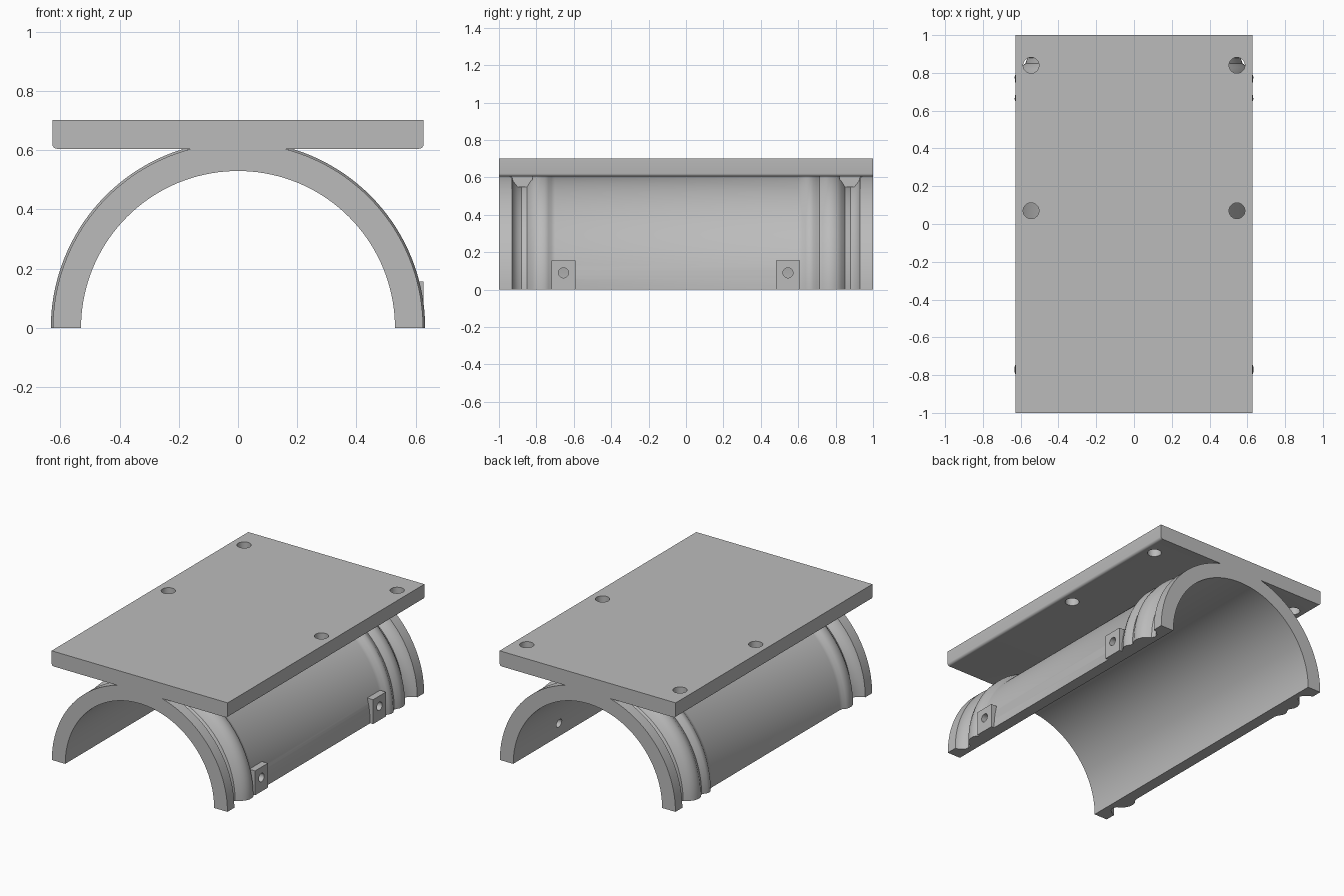
import bpy, bmesh, math

default = bpy.data.objects.get("Cube")
if default:
    bpy.data.objects.remove(default, do_unlink=True)

grey = bpy.data.materials.new("plain grey")
grey.use_nodes = True
COLOUR = (0.5, 0.5, 0.5, 1)
grey.diffuse_color = COLOUR
grey.node_tree.nodes["Principled BSDF"].inputs["Base Color"].default_value = COLOUR


def add_object(name, bm):
    bmesh.ops.recalc_face_normals(bm, faces=bm.faces)
    mesh = bpy.data.meshes.new(name)
    bm.to_mesh(mesh)
    bm.free()
    mesh.materials.append(grey)
    obj = bpy.data.objects.new(name, mesh)
    bpy.context.collection.objects.link(obj)
    return obj


def box(name, low, high):
    bm = bmesh.new()
    bmesh.ops.create_cube(bm, size=1)
    for v in bm.verts:
        for i in range(3):
            v.co[i] = low[i] if v.co[i] < 0 else high[i]
    return add_object(name, bm)


def cylinder(name, centre, radius, depth, axis):
    bpy.ops.mesh.primitive_cylinder_add(
        vertices=32, radius=radius, depth=depth, location=centre,
        rotation=(0, math.pi / 2, 0) if axis == "x" else (0, 0, 0))
    obj = bpy.context.object
    obj.name = name
    obj.hide_render = True
    return obj


def select(obj):
    bpy.ops.object.select_all(action="DESELECT")
    obj.select_set(True)
    bpy.context.view_layer.objects.active = obj


def cut(obj, cutters):
    select(obj)
    for cutter in cutters:
        mod = obj.modifiers.new("hole", "BOOLEAN")
        mod.operation = "DIFFERENCE"
        mod.solver = "EXACT"
        mod.object = cutter
        bpy.ops.object.modifier_apply(modifier=mod.name)


def smooth(obj):
    select(obj)
    bpy.ops.object.shade_smooth_by_angle(angle=math.radians(30))


# Half-pipe shell: a ribbed profile (y, radius) swept through a half turn
outer = [(-1, .625), (-.93, .625), (-.925, .605), (-.9, .575), (-.88, .565),
         (-.85, .575), (-.83, .605), (-.81, .622), (-.785, .632), (-.755, .632),
         (-.735, .624), (-.72, .61), (-.7, .605),
         (.6, .605), (.62, .61), (.64, .624), (.66, .632), (.68, .63),
         (.7, .618), (.715, .612), (.73, .618), (.75, .63), (.78, .632),
         (.81, .622), (.83, .605), (.85, .575), (.88, .565), (.9, .575),
         (.925, .605), (.93, .625), (1, .625)]
profile = outer + [(1, .53), (-1, .53)]
STEPS = 72
bm = bmesh.new()
rings = []
for s in range(STEPS + 1):
    a = math.pi * s / STEPS
    rings.append([bm.verts.new((r * math.cos(a), y, r * math.sin(a))) for y, r in profile])
for one, two in zip(rings, rings[1:]):
    for i in range(len(profile)):
        j = (i + 1) % len(profile)
        bm.faces.new((one[i], one[j], two[j], two[i]))
bm.faces.new(rings[0])
bm.faces.new(rings[-1])
shell = add_object("half_pipe_shell", bm)

# Side tabs with bolt holes that pass through the shell wall
tab_holes = []
for name, y in (("front", -.655), ("back", .545)):
    tab = box(name + "_tab", (.56, y - .065, 0), (.626, y + .065, .157))
    hole = cylinder(name + "_tab_cutter", (.58, y, .09), .027, .3, "x")
    cut(tab, [hole])
    smooth(tab)
    tab_holes.append(hole)
cut(shell, tab_holes)
smooth(shell)

# Top plate with rounded lower edges and four screw holes
plate = box("top_plate", (-.627, -1, .605), (.627, 1, .702))
bm = bmesh.new()
bm.from_mesh(plate.data)
lower = [e for e in bm.edges
         if all(v.co.z < .65 for v in e.verts) and abs(e.verts[0].co.x - e.verts[1].co.x) < .01]
bmesh.ops.bevel(bm, geom=lower, offset=.016, segments=4, profile=.5, affect="EDGES")
bm.to_mesh(plate.data)
bm.free()
plate_holes = [cylinder("plate_cutter", (x, y, .65), .042, .4, "z")
               for x in (-.545, .545) for y in (.07, .84)]
cut(plate, plate_holes)
smooth(plate)

# Saddle blocks filling the grooves under the plate
for name, y in (("front", -.88), ("back", .88)):
    box(name + "_saddle", (-.17, y - .06, .55), (.17, y + .06, .61))

for cutter in tab_holes + plate_holes:
    bpy.data.objects.remove(cutter, do_unlink=True)
